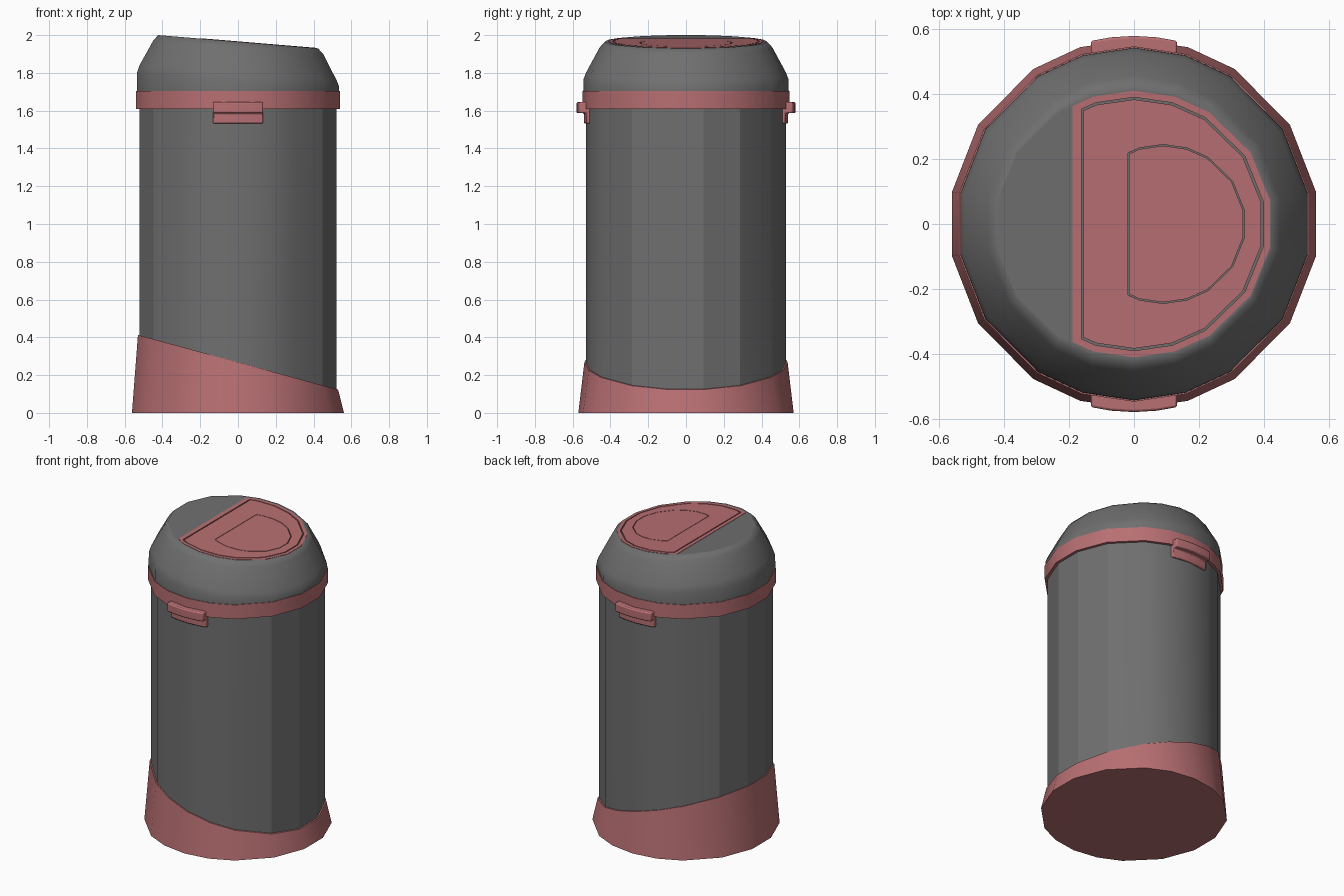
import bpy, bmesh
from math import cos, sin, radians

if "Cube" in bpy.data.objects:
    bpy.data.objects.remove(bpy.data.objects["Cube"])

TOP_Z, TOP_TILT = 1.965, -0.083      # sloping plane of the lid top
FLAT = 0.965                         # the lid opening is slightly narrower in y
# Corner angles of the round parts: one quarter, mirrored to the full turn
QUARTER = [10, 32.5, 57, 73]
HALF = QUARTER + [90] + [180 - a for a in reversed(QUARTER)]
ANGLES = [-a for a in reversed(HALF)] + HALF


def material(name, r, g, b):
    m = bpy.data.materials.new(name)
    m.diffuse_color = (r, g, b, 1)
    m.use_nodes = True
    m.node_tree.nodes["Principled BSDF"].inputs["Base Color"].default_value = m.diffuse_color
    return m


pink = material("dusty_pink", 0.48, 0.16, 0.17)
grey = material("dark_grey", 0.16, 0.16, 0.16)


def finish(name, bm, mat, smooth=None):
    bmesh.ops.recalc_face_normals(bm, faces=bm.faces)
    me = bpy.data.meshes.new(name)
    bm.to_mesh(me)
    bm.free()
    if smooth:
        me.shade_smooth()
        me.set_sharp_from_angle(angle=radians(smooth))
    me.materials.append(mat)
    ob = bpy.data.objects.new(name, me)
    bpy.context.collection.objects.link(ob)
    return ob


def outline(r, cx=0.0, flat=1.0):
    return [(cx + r * cos(radians(a)), flat * r * sin(radians(a)))
            for a in ANGLES]


def clipped(pts, x0, side=1):
    """Part of an outline on one side of the line x = x0."""
    out = []
    for (xa, ya), (xb, yb) in zip(pts, pts[1:] + pts[:1]):
        a, b = side * (xa - x0), side * (xb - x0)
        if a > 0:
            out.append((xa, ya))
        if a * b < 0:
            out.append((x0, ya + (yb - ya) * a / (a - b)))
    return out


def d_shape(x0, r, cx=0.0, side=1):
    return clipped(outline(r, cx, FLAT), x0, side)


def skin(bm, loops, caps=True):
    """Bridge a list of equal closed loops of vertices."""
    n = len(loops[0])
    for a, b in zip(loops, loops[1:]):
        for i in range(n):
            j = (i + 1) % n
            bm.faces.new((a[i], a[j], b[j], b[i]))
    if caps:
        bm.faces.new(loops[0])
        bm.faces.new(loops[-1])


def lathe(name, rings, mat, smooth=None):
    """Rings are (radius, height, tilt along x, optional y factor)."""
    bm = bmesh.new()
    loops = [[bm.verts.new((x, y, z + tilt * x))
              for x, y in outline(r, 0, *flat)] for r, z, tilt, *flat in rings]
    skin(bm, loops)
    return finish(name, bm, mat, smooth)


def on_top(bm, pts, lift):
    return [bm.verts.new((x, y, TOP_Z + TOP_TILT * x + lift)) for x, y in pts]


def plate(name, pts, high, mat, hole=None):
    """Flat piece set into the lid opening, with an optional hole."""
    bm = bmesh.new()
    loops = [on_top(bm, pts, -0.02), on_top(bm, pts, high)]
    if hole:
        loops += [on_top(bm, hole, high), on_top(bm, hole, -0.02)]
        loops.append(loops[0])
    skin(bm, loops, caps=not hole)
    return finish(name, bm, mat)


# Flared base with slanted upper edge
lathe("base", [(0.57, 0, 0), (0.538, 0.268, -0.273), (0.528, 0.268, -0.273)],
      pink, 40)

# Faceted body
lathe("body", [(0.53, 0.25, -0.273), (0.53, 1.62, 0)], grey, 20.5)

# Collar under the lid
lathe("collar", [(0.548, 1.61, 0), (0.548, 1.705, 0)], pink, 40)

# Domed lid with sloping top and a shallow opening
lathe("lid", [(0.544, 1.705, 0), (0.543, 1.765, -0.065), (0.53, 1.80, -0.075),
              (0.457, 1.935, -0.075), (0.43, TOP_Z, TOP_TILT),
              (0.426, TOP_Z, TOP_TILT, FLAT),
              (0.426, TOP_Z - 0.02, TOP_TILT, FLAT)], grey, 60)

# Fixed part of the lid top, then the flap: frame, door and inner panel
plate("lid_top", d_shape(-0.19, 0.426, side=-1), 0, grey)
plate("flap_frame", d_shape(-0.19, 0.426), 0.002, pink, d_shape(-0.162, 0.405))
plate("flap_door", d_shape(-0.155, 0.398), 0.002, pink,
      d_shape(-0.018, 0.254, 0.09))
plate("flap_panel", d_shape(-0.015, 0.25, 0.09), 0.002, pink)

# Clip handles, front and back: an L-shaped profile following the curve
profile = [(0.51, 1.645), (0.58, 1.645), (0.58, 1.587), (0.54, 1.587),
           (0.54, 1.532), (0.51, 1.532)]
for name, s in (("front_clip", -1), ("back_clip", 1)):
    bm = bmesh.new()
    loops = [[bm.verts.new((x, s * (y - x * x / 1.16), z)) for y, z in profile]
             for x in (-0.133, -0.07, 0, 0.07, 0.133)]
    skin(bm, loops)
    clip = finish(name, bm, pink, 30)
    bev = clip.modifiers.new("bevel", 'BEVEL')
    bev.width, bev.segments = 0.007, 2
